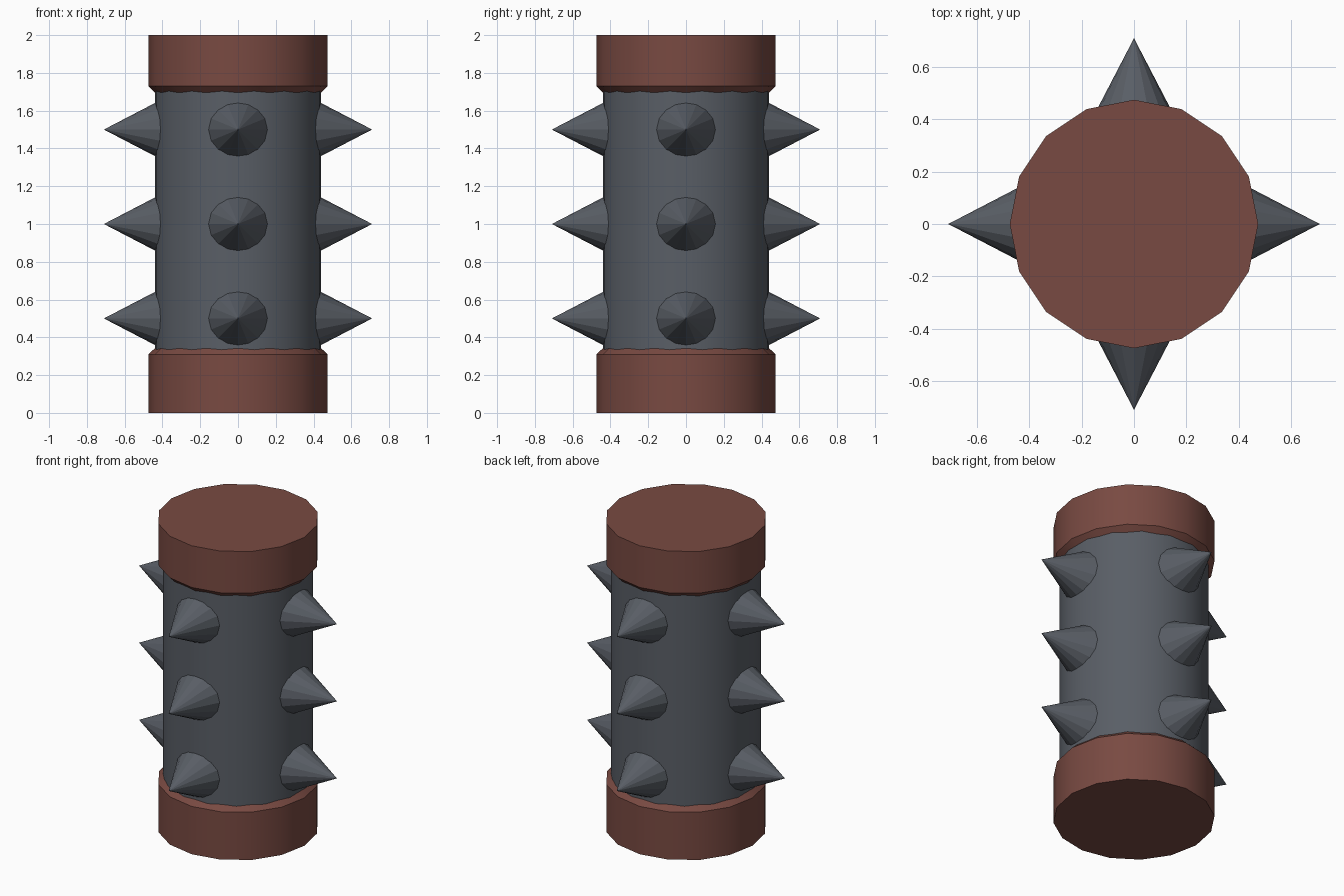
import bpy, bmesh, math
from mathutils import Matrix, Vector

if "Cube" in bpy.data.objects:
    bpy.data.objects.remove(bpy.data.objects["Cube"])


def material(name, rgb):
    m = bpy.data.materials.new(name)
    m.diffuse_color = (*rgb, 1)
    m.use_nodes = True
    m.node_tree.nodes["Principled BSDF"].inputs["Base Color"].default_value = m.diffuse_color
    return m


STEEL = material("steel grey", (0.100, 0.112, 0.132))
RUST = material("rust brown", (0.190, 0.068, 0.054))


def finish(name, bm, mat, smooth_angle=None):
    bmesh.ops.recalc_face_normals(bm, faces=bm.faces)
    mesh = bpy.data.meshes.new(name)
    bm.to_mesh(mesh)
    bm.free()
    mesh.materials.append(mat)
    ob = bpy.data.objects.new(name, mesh)
    bpy.context.collection.objects.link(ob)
    if smooth_angle:
        bpy.ops.object.select_all(action='DESELECT')
        ob.select_set(True)
        bpy.context.view_layer.objects.active = ob
        bpy.ops.object.shade_smooth_by_angle(angle=math.radians(smooth_angle))
    return ob


def lathe(name, profile, sides, mat):
    """Closed solid of revolution from (radius, z) rings."""
    bm = bmesh.new()
    rings = []
    for r, z in profile:
        rings.append([bm.verts.new((r * math.cos(math.tau * i / sides),
                                    r * math.sin(math.tau * i / sides), z))
                      for i in range(sides)])
    for a, b in zip(rings, rings[1:]):
        for i in range(sides):
            j = (i + 1) % sides
            bm.faces.new((a[i], a[j], b[j], b[i]))
    bm.faces.new(rings[0])
    bm.faces.new(rings[-1])
    return finish(name, bm, mat, 30)


# Roller body
lathe("roller_body", [(0.44, 0.2), (0.44, 1.8)], 32, STEEL)

# End caps with a chamfer towards the body
lathe("bottom_cap", [(0.475, 0), (0.475, 0.31), (0.44, 0.342)], 16, RUST)
lathe("top_cap", [(0.44, 1.695), (0.475, 1.73), (0.475, 2.0)], 16, RUST)

# Three rows of four spikes
BASE, TIP, RADIUS = 0.36, 0.71, 0.182
for row, z in enumerate((0.5, 1.0, 1.5)):
    for k in range(4):
        bm = bmesh.new()
        bmesh.ops.create_cone(bm, cap_ends=True, segments=16, radius1=RADIUS,
                              radius2=0, depth=TIP - BASE)
        bmesh.ops.remove_doubles(bm, verts=bm.verts, dist=1e-5)
        place = (Matrix.Translation((0, 0, z))
                 @ Matrix.Rotation(k * math.pi / 2, 4, 'Z')
                 @ Matrix.Translation(((TIP + BASE) / 2, 0, 0))
                 @ Matrix.Rotation(math.pi / 2, 4, 'Y'))
        bmesh.ops.transform(bm, matrix=place, verts=bm.verts)
        finish(f"spike_{row + 1}_{k + 1}", bm, STEEL)
